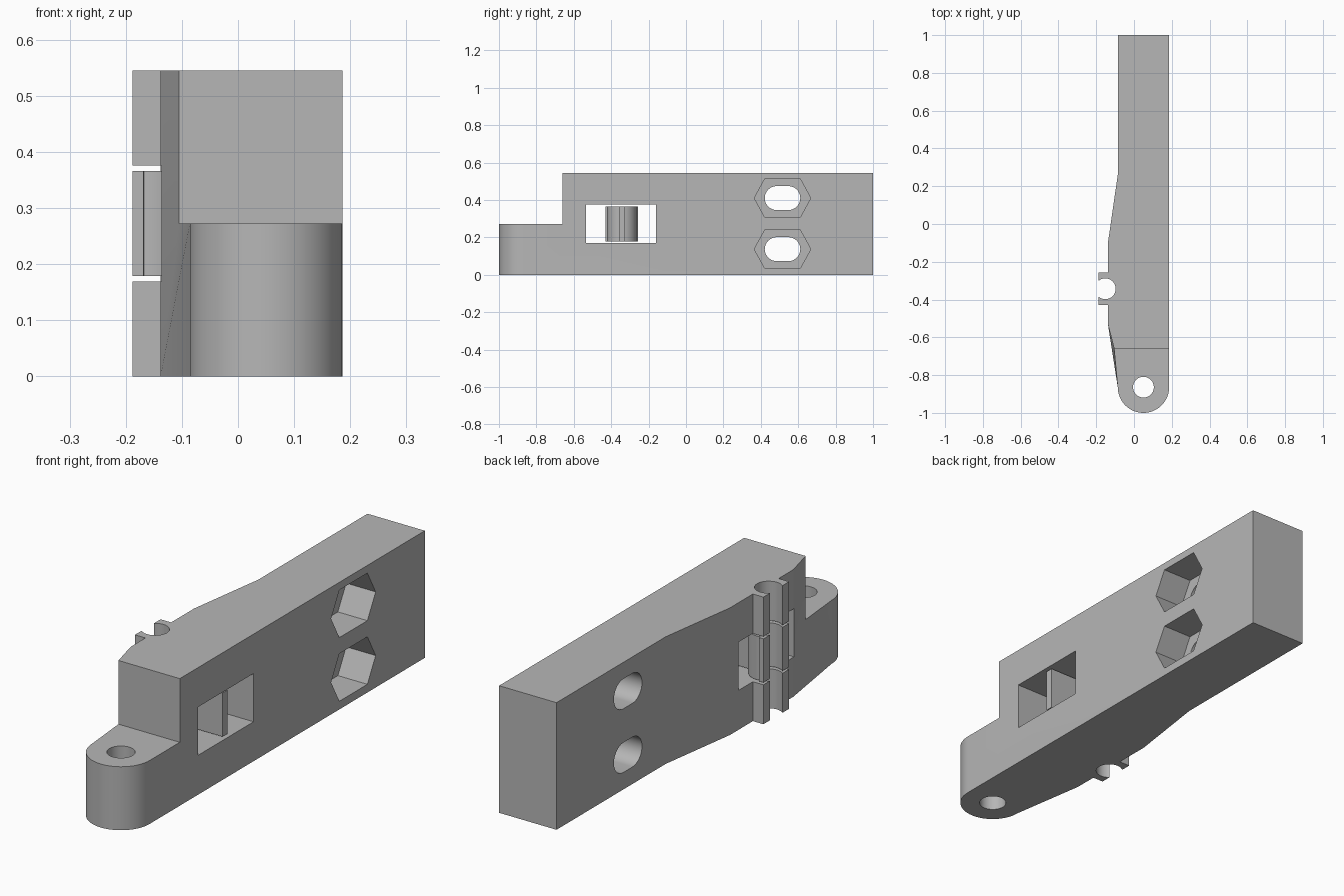
import bpy, bmesh
from math import cos, sin, radians
from mathutils import Vector

if "Cube" in bpy.data.objects:
    bpy.data.objects.remove(bpy.data.objects["Cube"])

grey = bpy.data.materials.new("plain grey")
grey.use_nodes = True
grey.diffuse_color = (0.47, 0.47, 0.47, 1)
grey.node_tree.nodes["Principled BSDF"].inputs["Base Color"].default_value = grey.diffuse_color

HEIGHT, STEP_Z, STEP_Y = 0.545, 0.272, -0.66
RIGHT, LEFT, BULGE, LIP = 0.186, -0.086, -0.138, -0.188
CLIP = (-0.152, -0.343)
PIVOT = (0.05, -0.864)
BORE = 0.055


def arc(center, radius, start, end, steps=32):
    angles = [radians(start + (end - start) * i / steps) for i in range(steps + 1)]
    return [(center[0] + radius * cos(a), center[1] + radius * sin(a)) for a in angles]


def finish(name, bm):
    bmesh.ops.recalc_face_normals(bm, faces=bm.faces)
    mesh = bpy.data.meshes.new(name)
    bm.to_mesh(mesh)
    bm.free()
    mesh.materials.append(grey)
    obj = bpy.data.objects.new(name, mesh)
    bpy.context.collection.objects.link(obj)
    return obj


def prism(name, outline, low, high, along_x=False):
    """Extrude an xy outline along z, or a yz outline along x."""
    bm = bmesh.new()
    place = (lambda p: (low, p[0], p[1])) if along_x else (lambda p: (p[0], p[1], low))
    face = bm.faces.new([bm.verts.new(place(p)) for p in outline])
    moved = bmesh.ops.extrude_face_region(bm, geom=[face])["geom"]
    offset = Vector((high - low, 0, 0) if along_x else (0, 0, high - low))
    bmesh.ops.translate(bm, vec=offset, verts=[v for v in moved if isinstance(v, bmesh.types.BMVert)])
    return finish(name, bm)


def hull(name, points):
    bm = bmesh.new()
    for p in points:
        bm.verts.new(p)
    bmesh.ops.convex_hull(bm, input=bm.verts)
    return finish(name, bm)


def cut(target, cutter):
    cutter.hide_render = True
    mod = target.modifiers.new("cut", "BOOLEAN")
    mod.operation, mod.solver, mod.object = "DIFFERENCE", "EXACT", cutter
    bpy.context.view_layer.objects.active = target
    bpy.ops.object.modifier_apply(modifier=mod.name)
    bpy.data.objects.remove(cutter)


def rectangle(a0, a1, b0, b1):
    return [(a0, b0), (a1, b0), (a1, b1), (a0, b1)]


# Main arm: plan outline with rounded pivot end and fixed clip jaws
outline = [(RIGHT, 1), (LEFT, 1), (LEFT, 0.26), (BULGE, -0.1),
           (BULGE, -0.256), (LIP, -0.256), (LIP, -0.43), (BULGE, -0.43), (BULGE, -0.53)]
outline += arc(PIVOT, 0.136, 180, 360)
body = prism("arm_body", outline, 0, HEIGHT)

# Lowered pivot end, with the folded facet beside the step
cut(body, prism("step_cutter", rectangle(-0.4, 0.4, -1.2, STEP_Y), STEP_Z, 0.8))
fold_x = -0.105
cut(body, hull("fold_cutter", [
    (BULGE, -0.53, 0), (BULGE, -0.53, HEIGHT + 0.05),
    (fold_x, STEP_Y, STEP_Z), (fold_x, STEP_Y, HEIGHT + 0.05),
    (LEFT, PIVOT[1], STEP_Z), (-0.2, STEP_Y, STEP_Z), (-0.2, STEP_Y, HEIGHT + 0.05)]))

# Vertical bores
cut(body, prism("pivot_cutter", arc(PIVOT, BORE, 0, 354, 59), -0.1, 0.7))
cut(body, prism("clip_cutter", arc(CLIP, BORE, 0, 354, 59), -0.1, 0.7))

# Side window
cut(body, prism("window_cutter", rectangle(-0.535, -0.16, 0.169, 0.376), -0.4, 0.4, True))

# Slotted bolt holes with stretched hexagonal nut pockets
for z in (0.41, 0.137):
    y = 0.516
    slot = arc((y + 0.031, z), 0.064, -90, 90, 24) + arc((y - 0.031, z), 0.064, 90, 270, 24)
    cut(body, prism("slot_cutter", slot, -0.4, 0.4, True))
    pocket = [(y + sy * w, z + h) for sy, w, h in (
        (1, 0.151, 0), (1, 0.095, 0.102), (-1, 0.095, 0.102),
        (-1, 0.151, 0), (-1, 0.095, -0.102), (1, 0.095, -0.102))]
    cut(body, prism("pocket_cutter", pocket, RIGHT - 0.14, 0.4, True))

# Free middle clip with a web reaching across the window
web = 0.016
profile = [(0.178, CLIP[1] - web), (0.178, CLIP[1] + web)]
profile += arc(CLIP, 0.08, 11.5, 101.5, 20)
profile += [(-0.168, -0.256), (LIP, -0.256), (LIP, -0.43), (-0.168, -0.43)]
profile += arc(CLIP, 0.08, -101.5, -11.5, 20)
clip = prism("middle_clip", profile, 0.179, 0.366)
cut(clip, prism("middle_clip_cutter", arc(CLIP, BORE, 0, 354, 59), -0.1, 0.7))

# Smooth bores, crisp edges
for obj in (body, clip):
    bpy.ops.object.select_all(action="DESELECT")
    obj.select_set(True)
    bpy.context.view_layer.objects.active = obj
    bpy.ops.object.shade_smooth_by_angle(angle=radians(12))
